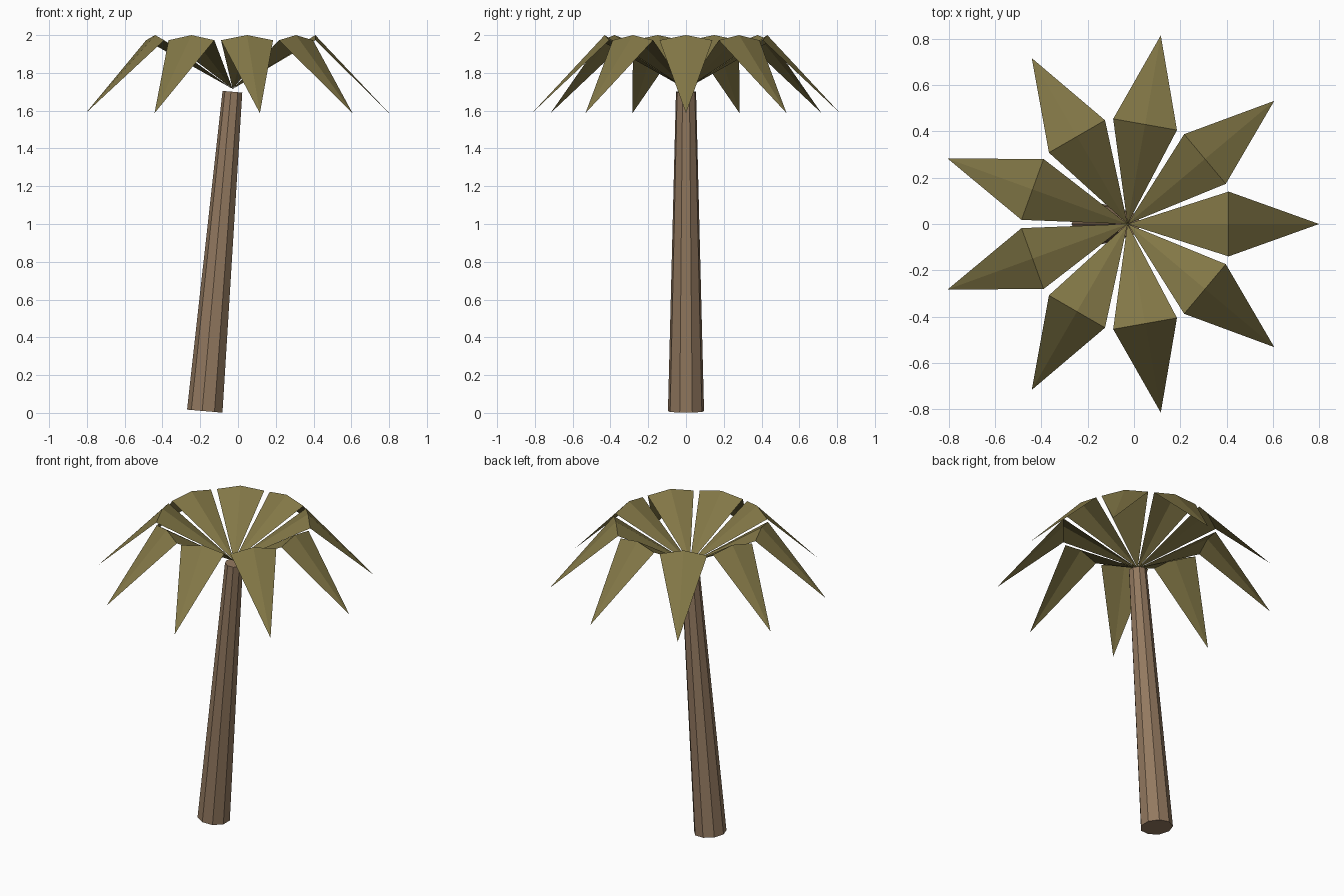
import bpy, bmesh, math
from mathutils import Vector, Matrix

if "Cube" in bpy.data.objects:
    bpy.data.objects.remove(bpy.data.objects["Cube"])


def material(name, rgb):
    m = bpy.data.materials.new(name)
    m.diffuse_color = (*rgb, 1)
    m.use_nodes = True
    m.node_tree.nodes["Principled BSDF"].inputs["Base Color"].default_value = m.diffuse_color
    return m


def finish(name, bm, mat):
    me = bpy.data.meshes.new(name)
    bm.to_mesh(me)
    bm.free()
    me.materials.append(mat)
    ob = bpy.data.objects.new(name, me)
    bpy.context.collection.objects.link(ob)
    return ob


bark = material("brown bark", (0.29, 0.19, 0.115))
leaf = material("olive leaf", (0.225, 0.185, 0.062))

# Leaning, tapered trunk
base, top = Vector((-0.173, 0, 0.009)), Vector((-0.028, 0, 1.70))
lean = math.atan2(top.x - base.x, top.z - base.z)
bm = bmesh.new()
bmesh.ops.create_cone(bm, cap_ends=True, segments=9, radius1=0.097, radius2=0.054,
                      depth=(top - base).length,
                      matrix=Matrix.Translation((base + top) / 2)
                      @ Matrix.Rotation(lean, 4, 'Y') @ Matrix.Rotation(math.pi / 2, 4, 'Z'))
finish("trunk", bm, bark)

# Nine folded fronds around the trunk top
crown = Vector((-0.028, 0, 0))
for i in range(9):
    bm = bmesh.new()
    turn = Matrix.Rotation(math.radians(40 * i), 3, 'Z')
    root, left, ridge, right, tip = [
        bm.verts.new(crown + turn @ Vector(p)) for p in (
            (0, 0, 1.715), (0.437, 0.14, 1.973), (0.437, 0, 2.0),
            (0.437, -0.14, 1.973), (0.828, 0, 1.587))]
    for f in ((root, ridge, left), (root, right, ridge),
              (ridge, tip, left), (right, tip, ridge)):
        bm.faces.new(f)
    finish(f"frond_{i + 1}", bm, leaf)
